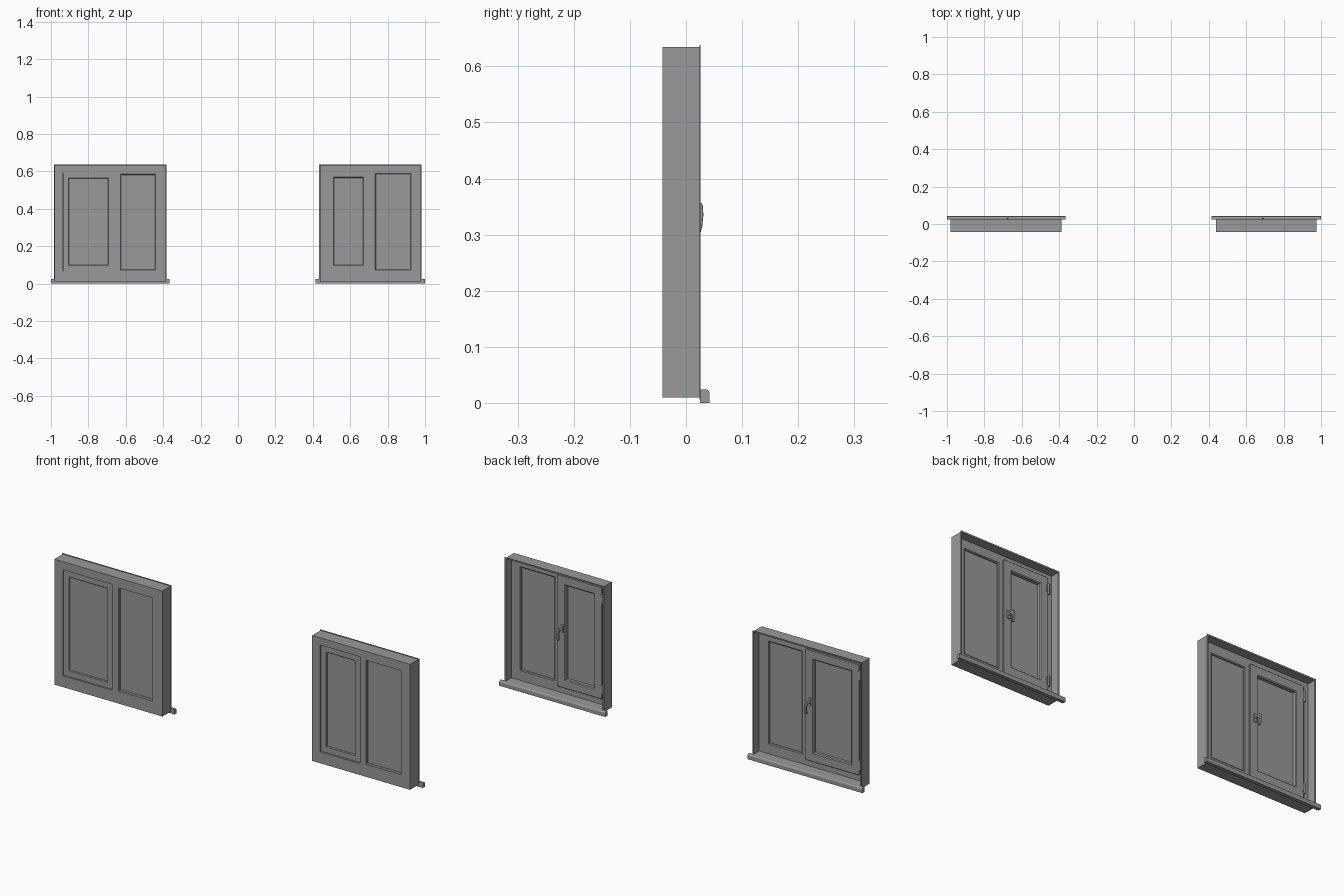
import bpy, bmesh, math
from mathutils import Matrix, Vector

if "Cube" in bpy.data.objects:
    bpy.data.objects.remove(bpy.data.objects["Cube"])

GREY = bpy.data.materials.new("dark_grey")
GREY.diffuse_color = (0.32, 0.32, 0.32, 1)
GREY.use_nodes = True
GREY.node_tree.nodes["Principled BSDF"].inputs["Base Color"].default_value = GREY.diffuse_color


def finish(name, bm, bevel=0):
    bmesh.ops.remove_doubles(bm, verts=bm.verts, dist=1e-5)
    bmesh.ops.recalc_face_normals(bm, faces=bm.faces)
    for f in bm.faces:
        f.smooth = False
    me = bpy.data.meshes.new(name)
    bm.to_mesh(me)
    bm.free()
    me.materials.clear()
    me.materials.append(GREY)
    ob = bpy.data.objects.new(name, me)
    bpy.context.collection.objects.link(ob)
    if bevel:
        m = ob.modifiers.new("soft_edge", 'BEVEL')
        m.width, m.segments = bevel, 2
    return ob


def box(name, x0, x1, y0, y1, z0, z1, bevel=0):
    bm = bmesh.new()
    bmesh.ops.create_cube(bm, size=1)
    for v in bm.verts:
        v.co = Vector(((x0 + x1) / 2 + v.co.x * (x1 - x0),
                       (y0 + y1) / 2 + v.co.y * (y1 - y0),
                       (z0 + z1) / 2 + v.co.z * (z1 - z0)))
    return finish(name, bm, bevel)


def ring(name, rect, section):
    """Sweep a closed section of (inset, y, corner radius) around a rectangle."""
    bm = bmesh.new()
    loops = []
    for i, y, r in section:
        x0, x1, z0, z1 = rect[0] + i, rect[1] - i, rect[2] + i, rect[3] - i
        corners = [(x1 - r, z1 - r), (x0 + r, z1 - r), (x0 + r, z0 + r), (x1 - r, z0 + r)]
        loops.append([bm.verts.new((cx + r * math.cos(a), y, cz + r * math.sin(a)))
                      for k, (cx, cz) in enumerate(corners)
                      for a in [math.pi / 2 * (k + t / 3) for t in range(4)]])
    for a, b in zip(loops, loops[1:] + loops[:1]):
        for k in range(16):
            n = (k + 1) % 16
            bm.faces.new((a[k], a[n], b[n], b[k]))
    bmesh.ops.dissolve_degenerate(bm, dist=1e-5, edges=bm.edges)
    return finish(name, bm)


def extrude_x(name, x0, x1, profile, bevel=0):
    bm = bmesh.new()
    f = bm.faces.new([bm.verts.new((x0, y, z)) for y, z in profile])
    g = bmesh.ops.extrude_face_region(bm, geom=[f])
    for v in g['geom']:
        if isinstance(v, bmesh.types.BMVert):
            v.co.x = x1
    # close the starting end if the extrusion opened it
    bmesh.ops.holes_fill(bm, edges=[e for e in bm.edges if e.is_boundary])
    return finish(name, bm, bevel)


def cylinder(name, r, depth, centre, axis='Z'):
    bm = bmesh.new()
    rot = Matrix.Rotation(math.pi / 2, 4, 'X') if axis == 'Y' else Matrix()
    bmesh.ops.create_cone(bm, cap_ends=True, segments=16, radius1=r, radius2=r,
                          depth=depth, matrix=Matrix.Translation(centre) @ rot)
    ob = finish(name, bm)
    bpy.context.view_layer.objects.active = ob
    ob.select_set(True)
    bpy.ops.object.shade_smooth_by_angle()
    ob.select_set(False)
    return ob


def plate(name, rects, y0, y1):
    """Flat plate: first rectangle is the outline, the rest are holes."""
    cu = bpy.data.curves.new(name, 'CURVE')
    cu.dimensions, cu.fill_mode, cu.extrude = '2D', 'BOTH', (y1 - y0) / 2
    for x0, x1, z0, z1 in rects:
        s = cu.splines.new('POLY')
        s.points.add(3)
        for p, (x, z) in zip(s.points, ((x0, z0), (x1, z0), (x1, z1), (x0, z1))):
            p.co = (x, z, 0, 1)
        s.use_cyclic_u = True
    tmp = bpy.data.objects.new(name + "_outline", cu)
    bm = bmesh.new()
    me = bpy.data.meshes.new_from_object(tmp)
    bm.from_mesh(me)
    bpy.data.objects.remove(tmp)
    bpy.data.meshes.remove(me)
    bm.transform(Matrix.Translation((0, (y0 + y1) / 2, 0)) @ Matrix.Rotation(math.pi / 2, 4, 'X'))
    for e in bm.edges:
        e.smooth = True
    return finish(name, bm)


FRONT, INNER, EDGE = -0.042, -0.017, 0.025


def window(side, case, sill, sash, fixed, handle_x):
    x0, x1 = case
    outer = (x0, x1, 0.01, 0.634)
    t = .003
    # frame with two openings, set inside the deep reveal
    plate(side + "_frame", [(x0 + t, x1 - t, .01 + t, .634 - t), sash, fixed], FRONT, INNER)
    ring(side + "_reveal", outer, [(0, FRONT, 0), (0, EDGE, 0), (t, EDGE, 0), (t, FRONT, 0)])
    ring(side + "_reveal_lip", outer, [(-.004, EDGE - .001, 0), (-.004, EDGE + .0005, 0),
                                       (.002, EDGE + .0005, 0), (.002, EDGE - .001, 0)])
    # opening sash: recessed at the front, overlaps the frame on the inside
    ring(side + "_sash", sash, [(.001, FRONT + .006, 0), (.001, INNER, 0), (-.013, INNER, .008),
                                (-.013, -.010, .008), (-.011, -.008, .008), (.028, -.008, 0),
                                (.032, -.012, 0), (.032, -.032, 0), (.029, FRONT + .006, 0)])
    sx0, sx1, sz0, sz1 = sash
    box(side + "_sash_glass", sx0 + .03, sx1 - .03, -.030, -.026, sz0 + .03, sz1 - .03)
    # fixed pane with glazing bead
    ring(side + "_fixed_bead", fixed, [(0, INNER, 0), (.004, INNER - .003, 0),
                                       (.004, -.034, 0), (0, FRONT + .004, 0)])
    fx0, fx1, fz0, fz1 = fixed
    box(side + "_fixed_glass", fx0 + .002, fx1 - .002, -.030, -.026, fz0 + .002, fz1 - .002)
    # sill: board inside the reveal, wider nose outside it
    box(side + "_sill_board", x0 + .002, x1 - .002, INNER - .002, EDGE + .002, .0115, .0239)
    extrude_x(side + "_sill_nose", sill[0], sill[1],
              [(EDGE, 0), (.042, 0), (.042, .018), (.041, .021), (.039, .023), (.036, .024), (EDGE, .024)])
    # hinges on the outer stile
    for n, z in (("lower", .105), ("upper", .555)):
        cylinder(f"{side}_{n}_hinge_pin", .005, .05, (sx0 - .015, -.008, z))
        box(f"{side}_{n}_hinge_leaf", sx0 - .015, sx0 - .003, -.009, -.0055, z - .018, z + .018)
    # handle: rose, neck and curved lever
    box(side + "_handle_rose", handle_x - .008, handle_x + .008, -.009, -.003, .328, .368, .002)
    cylinder(side + "_handle_neck", .006, .026, (handle_x, .009, .349), 'Y')
    extrude_x(side + "_handle_lever", handle_x - .006, handle_x + .006,
              [(.016, .357), (.027, .357), (.030, .352), (.031, .335), (.029, .315), (.025, .300),
               (.018, .300), (.020, .315), (.021, .335), (.016, .340)], .002)


window("left", (-.981, -.387), (-1.0, -.367), (-.935, -.663, .067, .593), (-.629, -.441, .072, .585), -.676)
window("right", (.438, .976), (.415, 1.0), (.481, .701, .067, .598), (.733, .926, .072, .590), .688)
